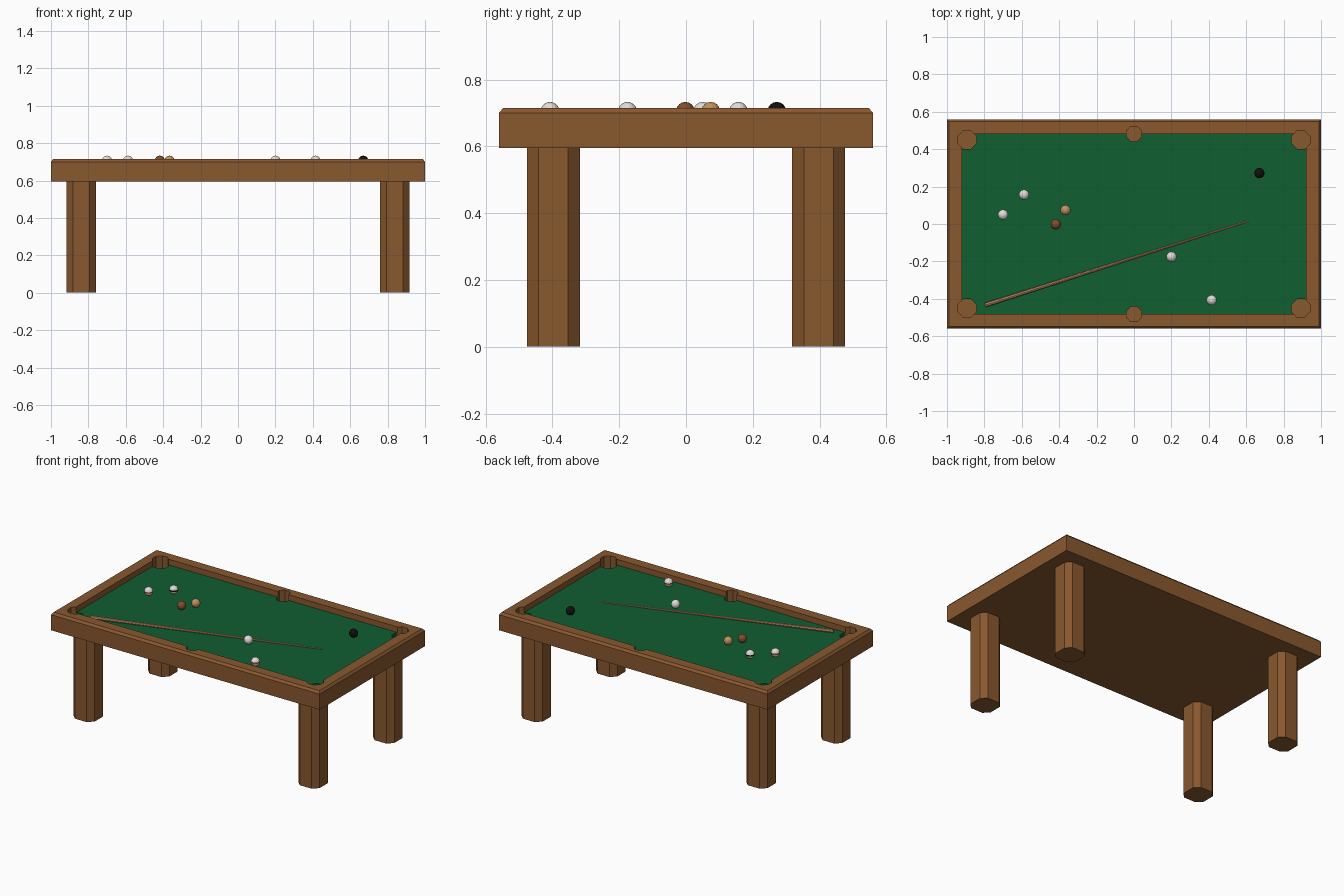
import bpy, bmesh, math
from mathutils import Vector

if "Cube" in bpy.data.objects:
    bpy.data.objects.remove(bpy.data.objects["Cube"])


def material(name, rgb):
    m = bpy.data.materials.new(name)
    m.diffuse_color = (*rgb, 1)
    m.use_nodes = True
    m.node_tree.nodes["Principled BSDF"].inputs["Base Color"].default_value = m.diffuse_color
    return m


WOOD = material("wood", (0.25, 0.098, 0.028))
FELT = material("green felt", (0.005, 0.112, 0.031))
WHITE = material("ball white", (0.75, 0.73, 0.70))
BLACK = material("ball black", (0.005, 0.005, 0.005))
BROWN = material("ball brown", (0.22, 0.075, 0.025))
TAN = material("ball tan", (0.52, 0.29, 0.11))
CUE = material("cue wood", (0.50, 0.26, 0.12))
RED = material("ball rust", (0.28, 0.06, 0.03))


def finish(name, bm, mats):
    bmesh.ops.recalc_face_normals(bm, faces=bm.faces[:])
    me = bpy.data.meshes.new(name)
    bm.to_mesh(me)
    bm.free()
    ob = bpy.data.objects.new(name, me)
    bpy.context.collection.objects.link(ob)
    for m in mats:
        me.materials.append(m)
    return ob


def loft(name, rings, mat):
    """Capped solid through rings of 3D points."""
    bm = bmesh.new()
    vs = [[bm.verts.new(p) for p in r] for r in rings]
    n = len(vs[0])
    for a, b in zip(vs, vs[1:]):
        for i in range(n):
            j = (i + 1) % n
            bm.faces.new((a[i], a[j], b[j], b[i]))
    bm.faces.new(vs[0][::-1])
    bm.faces.new(vs[-1])
    return finish(name, bm, [mat])


def rect(hx, hy, z):
    return [(-hx, -hy, z), (hx, -hy, z), (hx, hy, z), (-hx, hy, z)]


def octagon(x, y, r, z):
    return [(x + r * math.cos((k + 0.5) * math.pi / 4),
             y + r * math.sin((k + 0.5) * math.pi / 4), z) for k in range(8)]


def cut(ob, cutter):
    mod = ob.modifiers.new("cut", 'BOOLEAN')
    mod.operation = 'DIFFERENCE'
    mod.solver = 'EXACT'
    mod.object = cutter
    bpy.context.view_layer.objects.active = ob
    bpy.ops.object.modifier_apply(modifier=mod.name)


# Frame with chamfered top edge, and the felt bed
FELT_Z = 0.677
frame = loft("table_frame", [rect(1, 0.56, 0.595), rect(1, 0.56, 0.70),
                             rect(0.988, 0.547, 0.715)], WOOD)
felt = loft("felt_bed", [rect(0.92, 0.48, 0.65), rect(0.92, 0.48, FELT_Z)], FELT)

# Playing recess
recess = loft("recess_cutter", [rect(0.92, 0.48, 0.65), rect(0.92, 0.48, 0.8)], WOOD)
cut(frame, recess)
bpy.data.objects.remove(recess)

# Six pockets sunk through felt and rails
pockets = [(sx * 0.892, sy * 0.45, 0.053) for sx in (-1, 1) for sy in (-1, 1)]
pockets += [(0, sy * 0.482, 0.043) for sy in (-1, 1)]
for x, y, r in pockets:
    c = loft("pocket_cutter", [octagon(x, y, r, 0.62), octagon(x, y, r, 0.8)], WOOD)
    cut(frame, c)
    cut(felt, c)
    bpy.data.objects.remove(c)

# Chamfered square legs
H, C = 0.079, 0.044
SECTION = [(C, -H), (H, -C), (H, C), (C, H), (-C, H), (-H, C), (-H, -C), (-C, -H)]
for sx, side in ((-1, "left"), (1, "right")):
    for sy, end in ((-1, "front"), (1, "back")):
        loft(f"{end}_{side}_leg",
             [[(sx * 0.837 + px, sy * 0.397 + py, z) for px, py in SECTION]
              for z in (0, 0.597)], WOOD)

# Tapered cue lying on the felt
a, b = Vector((-0.795, -0.433, FELT_Z + 0.012)), Vector((0.612, 0.016, FELT_Z + 0.004))
d = (b - a).normalized()
u = d.cross(Vector((0, 0, 1))).normalized()
v = u.cross(d)
loft("cue", [[p + r * (math.cos(t) * u + math.sin(t) * v)
              for t in (k * math.pi / 4 for k in range(8))]
             for p, r in ((a, 0.012), (b, 0.004))], CUE)

# Balls: faces near the equator take the stripe colour
R = 0.028
balls = [("rust_striped_ball", -0.70, 0.05, WHITE, RED),
         ("black_striped_ball", -0.588, 0.157, WHITE, BLACK),
         ("brown_ball", -0.418, -0.002, BROWN, BROWN),
         ("tan_ball", -0.366, 0.074, TAN, TAN),
         ("cue_ball", 0.20, -0.175, WHITE, WHITE),
         ("second_rust_striped_ball", 0.415, -0.407, WHITE, RED),
         ("black_ball", 0.67, 0.272, BLACK, BLACK)]
for name, x, y, base, stripe in balls:
    bm = bmesh.new()
    bmesh.ops.create_uvsphere(bm, u_segments=14, v_segments=9, radius=R)
    for f in bm.faces:
        f.material_index = int(abs(f.calc_center_median().z) < 0.25 * R)
    ob = finish(name, bm, [base, stripe])
    ob.location = (x, y, FELT_Z + R)
